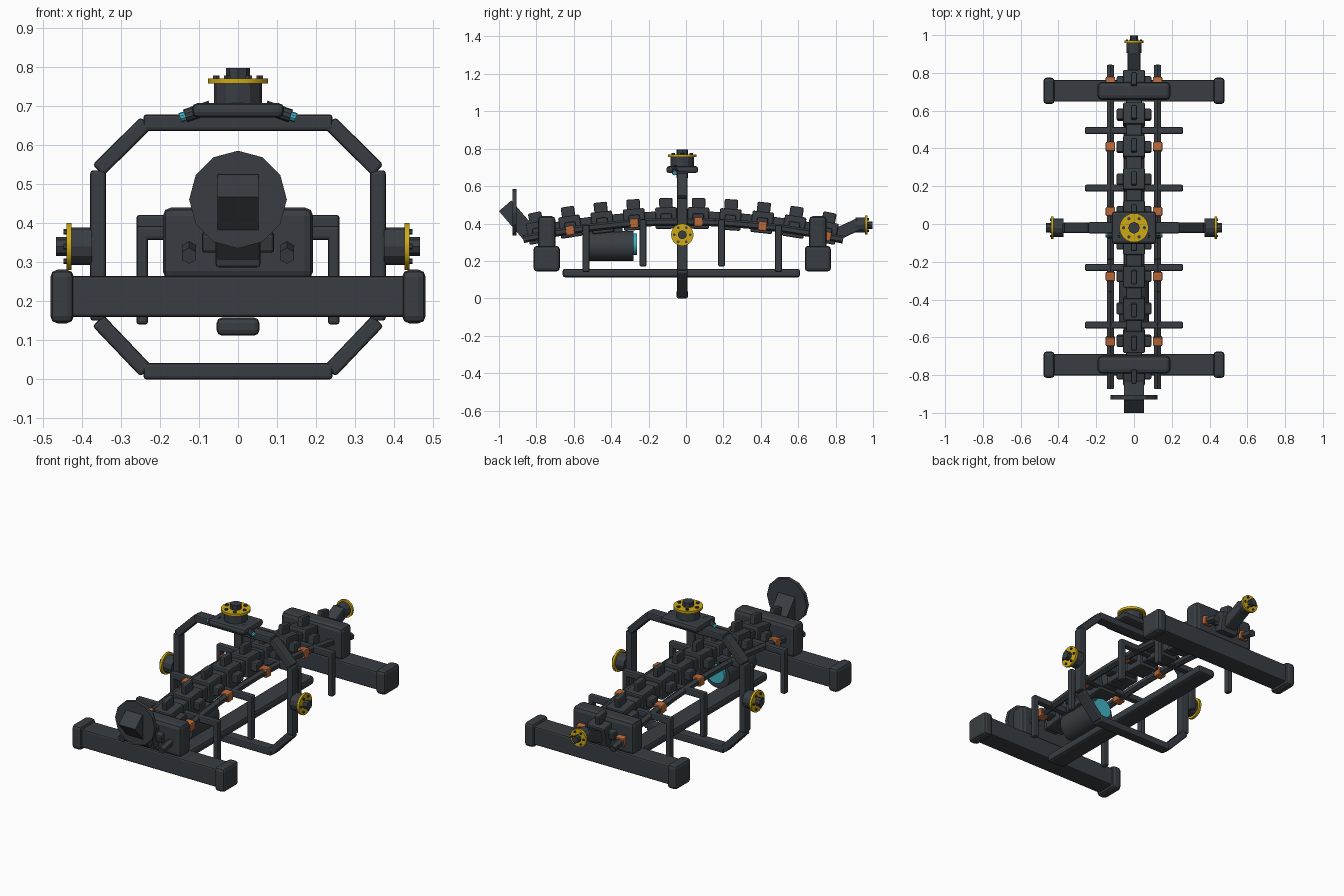
import bpy, bmesh, math
from mathutils import Vector, Matrix

if "Cube" in bpy.data.objects:
    bpy.data.objects.remove(bpy.data.objects["Cube"])

X, Y, Z = Vector((1, 0, 0)), Vector((0, 1, 0)), Vector((0, 0, 1))
MID = -0.02  # lengthwise centre of the frame


def material(name, rgb):
    m = bpy.data.materials.new(name)
    m.use_nodes = True
    m.diffuse_color = (*rgb, 1)
    m.node_tree.nodes["Principled BSDF"].inputs["Base Color"].default_value = (*rgb, 1)
    return m


DARK = material("dark graphite", (0.04, 0.048, 0.056))
YELLOW = material("yellow", (0.62, 0.4, 0.008))
COPPER = material("copper orange", (0.48, 0.14, 0.04))
CYAN = material("cyan glass", (0.05, 0.45, 0.55))


def finish(name, bm, mat, p, q, ref):
    # Place a part built along local z so that it spans p to q
    d = (q - p).normalized()
    rot = Matrix((ref, d.cross(ref), d)).transposed().to_4x4()
    bm.transform(Matrix.Translation((p + q) / 2) @ rot)
    mesh = bpy.data.meshes.new(name)
    bm.to_mesh(mesh)
    bm.free()
    mesh.materials.append(mat)
    ob = bpy.data.objects.new(name, mesh)
    bpy.context.collection.objects.link(ob)
    return ob


def bar(name, p, q, w, h, ref=X, bevel=0.008, mat=DARK):
    # Chamfered box from p to q, w wide along ref and h across
    p, q = Vector(p), Vector(q)
    bm = bmesh.new()
    bmesh.ops.create_cube(bm, size=1)
    bmesh.ops.scale(bm, vec=(w, h, (q - p).length), verts=bm.verts)
    if bevel:
        bmesh.ops.bevel(bm, geom=bm.edges[:], offset=bevel, segments=2,
                        profile=0.5, affect='EDGES')
    return finish(name, bm, mat, p, q, ref)


def cyl(name, p, q, r, sides=24, ref=X, mat=DARK):
    p, q = Vector(p), Vector(q)
    bm = bmesh.new()
    bmesh.ops.create_cone(bm, cap_ends=True, segments=sides, radius1=r,
                          radius2=r, depth=(q - p).length)
    ob = finish(name, bm, mat, p, q, ref)
    if sides > 16:
        bpy.ops.object.select_all(action='DESELECT')
        bpy.context.view_layer.objects.active = ob
        ob.select_set(True)
        bpy.ops.object.shade_smooth_by_angle(angle=math.radians(35))
    return ob


def arc(dy, z):
    # Point on the arched centre line
    return Vector((0, MID + dy, z - 0.13 * dy * dy))


# Arched backbone: ten blocks with fins, side lugs and linking discs
for i in range(10):
    dy = (i - 4.5) * 0.171
    c = arc(dy, 0.43)
    t = Vector((0, 1, -0.26 * dy)).normalized()
    n = X.cross(t)
    bar("vertebra", c - t * 0.058, c + t * 0.058, 0.115, 0.115)
    bar("vertebra_fin", c + n * 0.03, c + n * 0.108, 0.032, 0.072)
    bar("vertebra_lug", c - X * 0.092, c + X * 0.092, 0.06, 0.05, ref=t)
    if i < 9:
        nxt = arc(dy + 0.171, 0.43)
        bar("spine_link", c, nxt, 0.085, 0.075)

# Hexagonal side rods with copper clamps
for s in (-1, 1):
    off = X * s * 0.125
    for k in range(10):
        a, b = -0.85 + k * 0.171, -0.85 + (k + 1) * 0.171
        cyl("side_rod", arc(a, 0.41) + off, arc(b, 0.41) + off, 0.021, 6)
    for k in range(5):
        dy = -0.6 + k * 0.343
        t = Vector((0, 0.023, -0.26 * dy * 0.023))
        c = arc(dy, 0.41) + off
        bar("rod_clamp", c - t, c + t, 0.05, 0.05, bevel=0.006, mat=COPPER)

# Ribs with hanging legs
for dy, top, foot in ((-0.515, 0.375, 0.14), (-0.21, 0.403, 0.17),
                      (0.21, 0.403, 0.17), (0.515, 0.375, 0.14)):
    y = MID + dy
    bar("rib_crossbar", (-0.26, y, top), (0.26, y, top), 0.036, 0.036, ref=Y)
    for s in (-1, 1):
        bar("rib_leg", (s * 0.245, y, foot), (s * 0.245, y, top), 0.03, 0.036)

# Shoulder blocks and wide skid bars at both ends
for y in (MID - 0.725, MID + 0.725):
    bar("shoulder_block", (0, y, 0.255), (0, y, 0.44), 0.385, 0.095, bevel=0.022)
    bar("skid_bar", (-0.44, y, 0.212), (0.44, y, 0.212), 0.115, 0.105, ref=Y)
    for s in (-1, 1):
        bar("skid_cap", (s * 0.42, y, 0.212), (s * 0.48, y, 0.212),
            0.14, 0.137, ref=Y, bevel=0.018)

# Keel
bar("keel", (0, -0.66, 0.135), (0, 0.61, 0.135), 0.11, 0.046, bevel=0.014)

# Octagonal hoop
hoop = [(0.235, 0.657), (0.358, 0.535), (0.358, 0.15), (0.235, 0.021)]
for z in (0.657, 0.021):
    bar("hoop_crossbar", (-0.242, MID, z), (0.242, MID, z), 0.06, 0.042, ref=Y)
for s in (-1, 1):
    for (x1, z1), (x2, z2) in zip(hoop, hoop[1:]):
        bar("hoop_side", (s * x1, MID, z1), (s * x2, MID, z2), 0.056, 0.04, ref=Y)


def port(name, base, d, r, ref):
    # Docking port: housing, yellow flange, hub and bolts
    o = Vector(base)
    e = d.cross(ref)
    cyl(name + "_housing", o, o + d * 0.054, r * 0.8, 12, ref)
    cyl(name + "_flange", o + d * 0.053, o + d * 0.066, r, 24, ref, YELLOW)
    cyl(name + "_hub", o + d * 0.06, o + d * 0.092, r * 0.4, 8, ref)
    for k in range(6):
        a = k * math.pi / 3
        c = o + (ref * math.cos(a) + e * math.sin(a)) * r * 0.72
        cyl(name + "_bolt", c + d * 0.06, c + d * 0.073, r * 0.12, 6, ref)


port("top_port", (0, MID, 0.704), Z, 0.077, X)
port("left_port", (0.373, MID, 0.34), X, 0.06, Y)
port("right_port", (-0.373, MID, 0.34), -X, 0.06, Y)
port("tail_port", (0, 0.905, 0.392), Y, 0.05, X)

# Top mount and its two small sensors
bar("top_mount", (0, MID, 0.67), (0, MID, 0.707), 0.235, 0.17, bevel=0.014)
for s in (-1, 1):
    a = Vector((s * 0.07, -0.06, 0.697))
    b = Vector((s * 0.135, -0.06, 0.674))
    d = (b - a).normalized()
    cyl("sensor_pod", a, b, 0.017, 10, Y)
    cyl("sensor_lens", b, b + d * 0.014, 0.012, 10, Y, CYAN)

# Tail neck
bar("tail_neck", (0, 0.79, 0.335), (0, 0.925, 0.398), 0.07, 0.065)

# Head: tilted box through a twelve-sided dish
bar("head_box", (0, -0.967, 0.495), (0, -0.83, 0.335), 0.105, 0.088, bevel=0)
cyl("head_dish", (0, -0.928, 0.46), (0, -0.906, 0.46), 0.125, 12)

# Slung drum with a glass end
cyl("drum", (0, -0.52, 0.28), (0, -0.28, 0.28), 0.08, 24)
cyl("drum_lens", (0, -0.28, 0.29), (0, -0.262, 0.29), 0.057, 24, mat=CYAN)
bar("drum_hanger", (0, -0.4, 0.34), (0, -0.4, 0.4), 0.05, 0.12)
